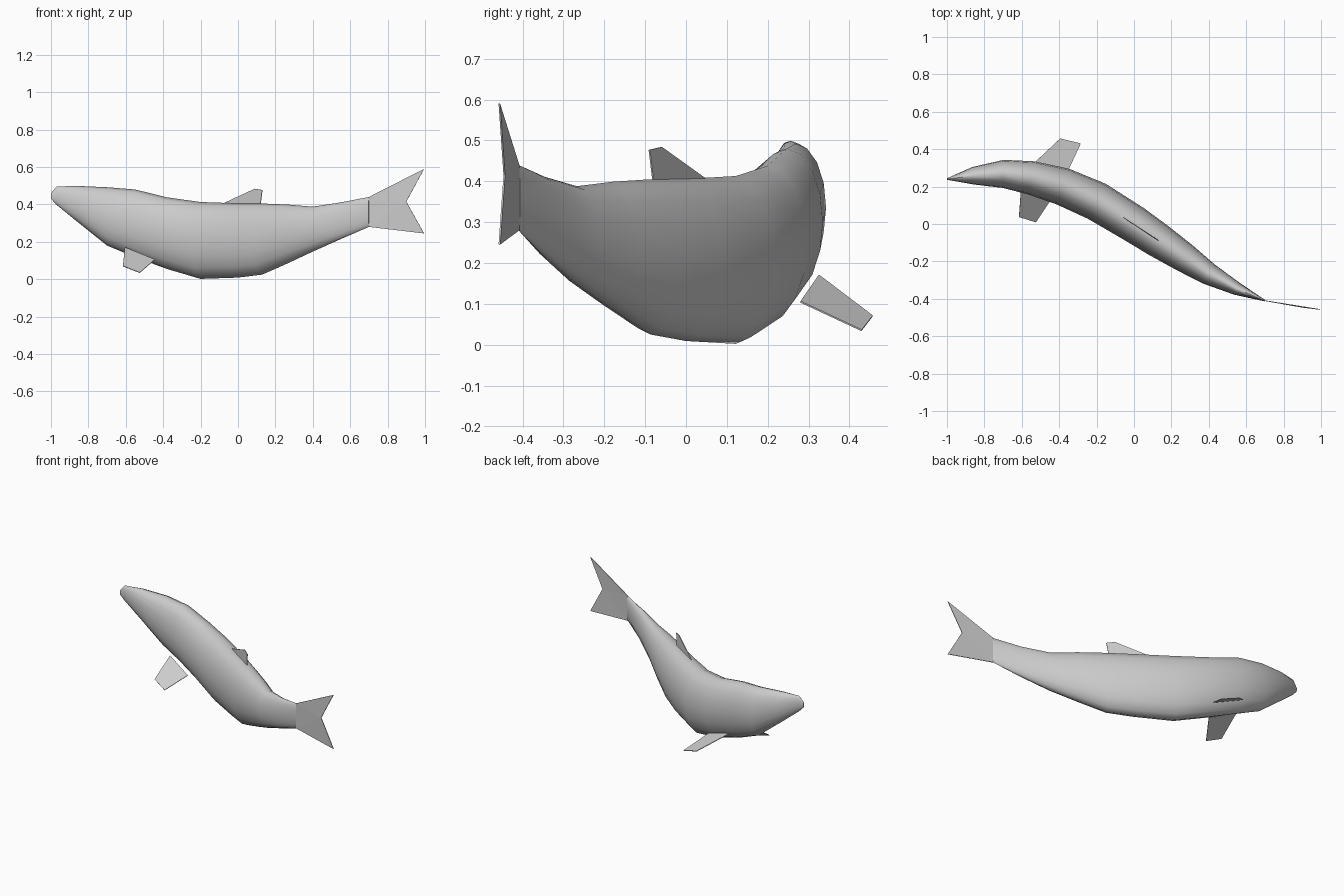
import bpy, math
from mathutils import Vector

if "Cube" in bpy.data.objects:
    bpy.data.objects.remove(bpy.data.objects["Cube"])

SIDES = 16


def make(name, verts, faces):
    mesh = bpy.data.meshes.new(name)
    mesh.from_pydata(verts, [], faces)
    mesh.update()
    obj = bpy.data.objects.new(name, mesh)
    bpy.context.collection.objects.link(obj)
    return obj


def fin(name, points, thickness=0.004):
    """Flat fin outline given a slight thickness."""
    obj = make(name, points, [list(range(len(points)))])
    mod = obj.modifiers.new("thickness", 'SOLIDIFY')
    mod.thickness = thickness
    mod.offset = 0
    return obj


# body stations along the curved spine: x, y, bottom z, top z, half width
stations = [
    (-1.00, 0.240, 0.430, 0.460, 0.004),
    (-0.97, 0.244, 0.398, 0.496, 0.013),
    (-0.86, 0.258, 0.308, 0.499, 0.047),
    (-0.70, 0.268, 0.180, 0.492, 0.075),
    (-0.55, 0.247, 0.118, 0.480, 0.090),
    (-0.38, 0.200, 0.055, 0.438, 0.101),
    (-0.20, 0.122, 0.002, 0.413, 0.105),
    (0.00, 0.000, 0.009, 0.406, 0.100),
    (0.13, -0.087, 0.025, 0.405, 0.093),
    (0.27, -0.180, 0.087, 0.399, 0.079),
    (0.40, -0.267, 0.148, 0.388, 0.060),
    (0.55, -0.346, 0.215, 0.411, 0.035),
    (0.70, -0.410, 0.280, 0.440, 0.004),
]

# body: oval rings square to the spine
verts, faces = [], []
last = len(stations) - 1
for i, (x, y, low, high, width) in enumerate(stations):
    a, b = stations[max(i - 1, 0)], stations[min(i + 1, last)]
    along = Vector((b[0] - a[0], b[1] - a[1], 0)).normalized()
    side = Vector((-along.y, along.x, 0))
    for k in range(SIDES):
        t = 2 * math.pi * k / SIDES
        p = Vector((x, y, (low + high) / 2)) + side * width * math.cos(t)
        p.z += (high - low) / 2 * math.sin(t)
        verts.append(p)
for i in range(last):
    for k in range(SIDES):
        n = (k + 1) % SIDES
        faces.append((i * SIDES + k, i * SIDES + n,
                      (i + 1) * SIDES + n, (i + 1) * SIDES + k))
faces.append(list(range(SIDES))[::-1])
faces.append([last * SIDES + k for k in range(SIDES)])
body = make("body", verts, faces)
bpy.context.view_layer.objects.active = body
body.select_set(True)
bpy.ops.object.shade_smooth_by_angle(angle=math.radians(50))

# forked tail fin, bent slightly with the body
tail_points = [(0.70, -0.410, 0.44), (0.995, -0.457, 0.59), (0.90, -0.445, 0.415),
               (0.995, -0.457, 0.245), (0.70, -0.410, 0.28)]
tail = make("tail_fin", tail_points, [(0, 2, 1), (0, 4, 2), (4, 3, 2)])
thick = tail.modifiers.new("thickness", 'SOLIDIFY')
thick.thickness = 0.004
thick.offset = 0

# dorsal fin
fin("dorsal_fin", [(-0.08, 0.050, 0.405), (0.09, -0.060, 0.484), (0.13, -0.090, 0.477),
                   (0.12, -0.080, 0.395)])

# pectoral fins, roots sunk slightly into the body
fin("pectoral_fin_near", [(-0.605, 0.180, 0.170), (-0.445, 0.130, 0.105),
                          (-0.525, 0.010, 0.035), (-0.615, 0.038, 0.070)])
fin("pectoral_fin_far", [(-0.535, 0.325, 0.170), (-0.355, 0.280, 0.105),
                         (-0.285, 0.430, 0.035), (-0.395, 0.457, 0.070)])
